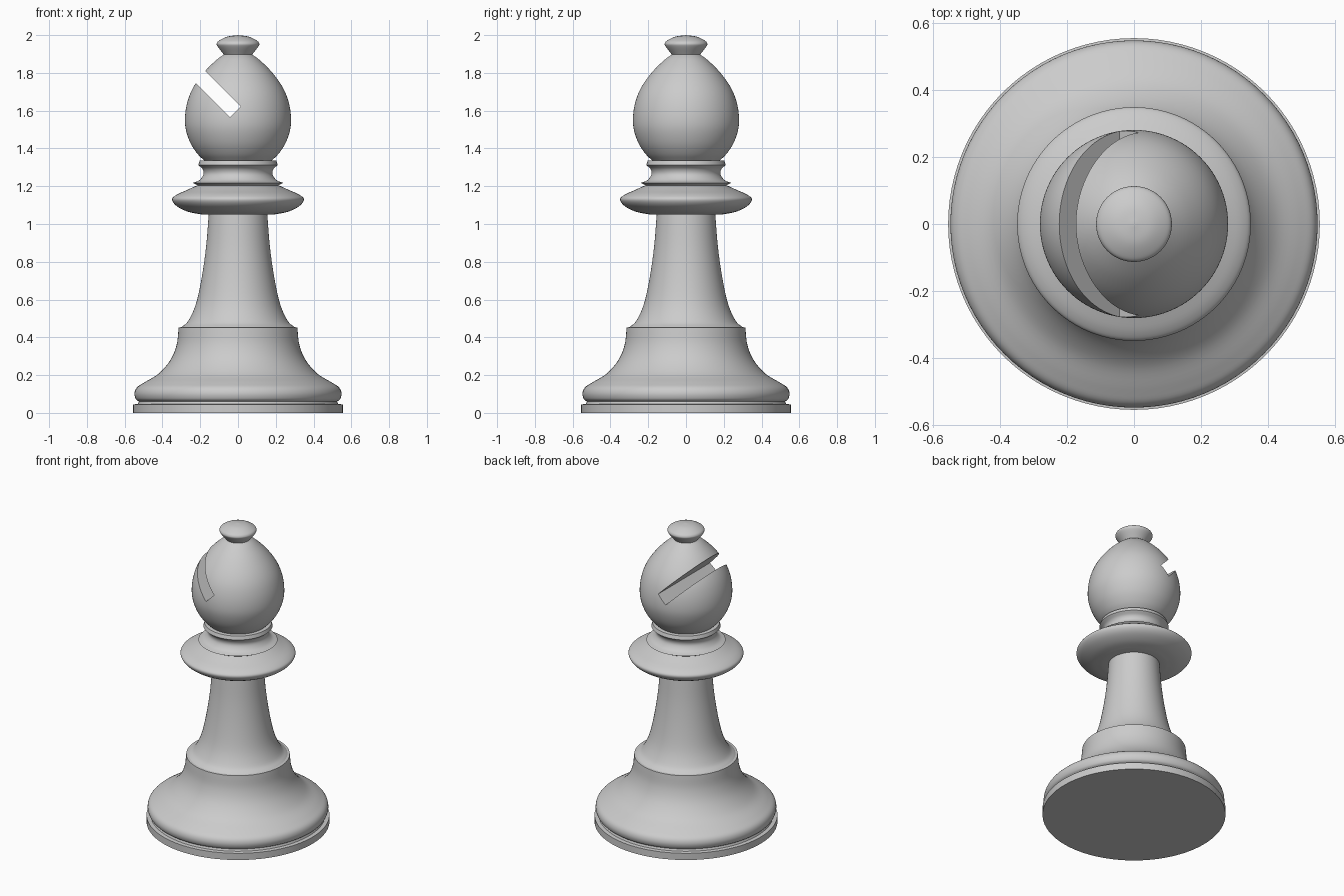
import bpy, bmesh, math
from mathutils import Vector, Matrix

if "Cube" in bpy.data.objects:
    bpy.data.objects.remove(bpy.data.objects["Cube"])

SEGMENTS = 96


def smooth_curve(pts, steps=5):
    """Catmull-Rom curve through (radius, height) points."""
    p = [Vector(q) for q in pts]
    if len(p) < 3:
        return p
    p = [2 * p[0] - p[1]] + p + [2 * p[-1] - p[-2]]
    out = []
    for a, b, c, d in zip(p, p[1:], p[2:], p[3:]):
        for i in range(steps):
            t = i / steps
            out.append(0.5 * (2 * b + (c - a) * t + (2 * a - 5 * b + 4 * c - d) * t**2
                              + (3 * b - a - 3 * c + d) * t**3))
    return out + [p[-2]]


def lathe(name, curves):
    """Revolve curves joined at sharp corners around z."""
    profile = []
    for c in curves:
        for q in smooth_curve(c):
            if not profile or (q - profile[-1]).length > 1e-5:
                profile.append(q)
    bm = bmesh.new()
    verts = [bm.verts.new((max(r, 0), 0, z)) for r, z in profile]
    edges = [bm.edges.new(e) for e in zip(verts, verts[1:])]
    bmesh.ops.spin(bm, geom=verts + edges, cent=(0, 0, 0), axis=(0, 0, 1),
                   angle=math.tau, steps=SEGMENTS, use_merge=False)
    bmesh.ops.remove_doubles(bm, verts=bm.verts, dist=1e-5)
    bmesh.ops.recalc_face_normals(bm, faces=bm.faces)
    # open shells: make sure the outside faces out
    widest = max(bm.faces, key=lambda f: f.calc_center_median().xy.length)
    c = widest.calc_center_median()
    if widest.normal.x * c.x + widest.normal.y * c.y < 0:
        bmesh.ops.reverse_faces(bm, faces=bm.faces)
    mesh = bpy.data.meshes.new(name)
    bm.to_mesh(mesh)
    bm.free()
    ob = bpy.data.objects.new(name, mesh)
    bpy.context.collection.objects.link(ob)
    return ob


def activate(ob):
    bpy.ops.object.select_all(action='DESELECT')
    ob.select_set(True)
    bpy.context.view_layer.objects.active = ob


# foot disc, rounded moulding and flared plinth
base = lathe("base", [
    [(0, 0), (0.555, 0)],
    [(0.555, 0), (0.555, 0.045)],
    [(0.555, 0.045), (0.53, 0.047)],
    [(0.53, 0.047), (0.525, 0.06)],
    [(0.525, 0.06), (0.542, 0.075), (0.548, 0.105), (0.535, 0.135), (0.495, 0.162),
     (0.42, 0.208), (0.358, 0.28), (0.325, 0.36), (0.314, 0.452)],
    [(0.314, 0.452), (0.30, 0.454)],
])

# tapering stem
stem = lathe("stem", [
    [(0.30, 0.454), (0.265, 0.485), (0.225, 0.57), (0.195, 0.70),
     (0.170, 0.87), (0.155, 1.05)],
])

# wide collar, ledge, concave neck and small ring
collar = lathe("collar", [
    [(0.155, 1.05), (0.19, 1.05)],
    [(0.19, 1.05), (0.265, 1.065), (0.325, 1.095), (0.349, 1.13), (0.325, 1.155),
     (0.27, 1.18), (0.215, 1.205)],
    [(0.215, 1.205), (0.24, 1.218)],
    [(0.24, 1.218), (0.205, 1.232), (0.183, 1.262), (0.187, 1.29), (0.21, 1.312)],
    [(0.21, 1.312), (0.203, 1.335)],
    [(0.203, 1.335), (0.18, 1.337)],
])

# egg-shaped head with finial
head = lathe("head", [
    [(0, 1.337), (0.18, 1.337)],
    [(0.18, 1.337), (0.215, 1.372), (0.25, 1.425), (0.274, 1.49), (0.281, 1.55),
     (0.274, 1.62), (0.253, 1.69), (0.217, 1.755), (0.165, 1.82), (0.11, 1.872),
     (0.075, 1.897)],
    [(0.075, 1.897), (0.108, 1.94), (0.112, 1.957), (0.098, 1.972),
     (0.055, 1.992), (0, 2.0)],
])

# diagonal slot through the head
bm = bmesh.new()
bmesh.ops.create_cube(bm, size=1)
bmesh.ops.scale(bm, vec=(0.5, 1, 0.081), verts=bm.verts)
bmesh.ops.translate(bm, vec=(-0.25, 0, 0), verts=bm.verts)
bmesh.ops.transform(bm, matrix=Matrix.Translation((-0.0145, 0, 1.594))
                    @ Matrix.Rotation(math.radians(45), 4, 'Y'), verts=bm.verts)
mesh = bpy.data.meshes.new("slot_cutter")
bm.to_mesh(mesh)
bm.free()
cutter = bpy.data.objects.new("slot_cutter", mesh)
bpy.context.collection.objects.link(cutter)
cutter.hide_render = True

slot = head.modifiers.new("slot", 'BOOLEAN')
slot.operation = 'DIFFERENCE'
slot.solver = 'EXACT'
slot.object = cutter
activate(head)
bpy.ops.object.modifier_apply(modifier=slot.name)
bpy.data.objects.remove(cutter)

for part in (base, stem, collar, head):
    activate(part)
    bpy.ops.object.shade_smooth_by_angle(angle=math.radians(30))
